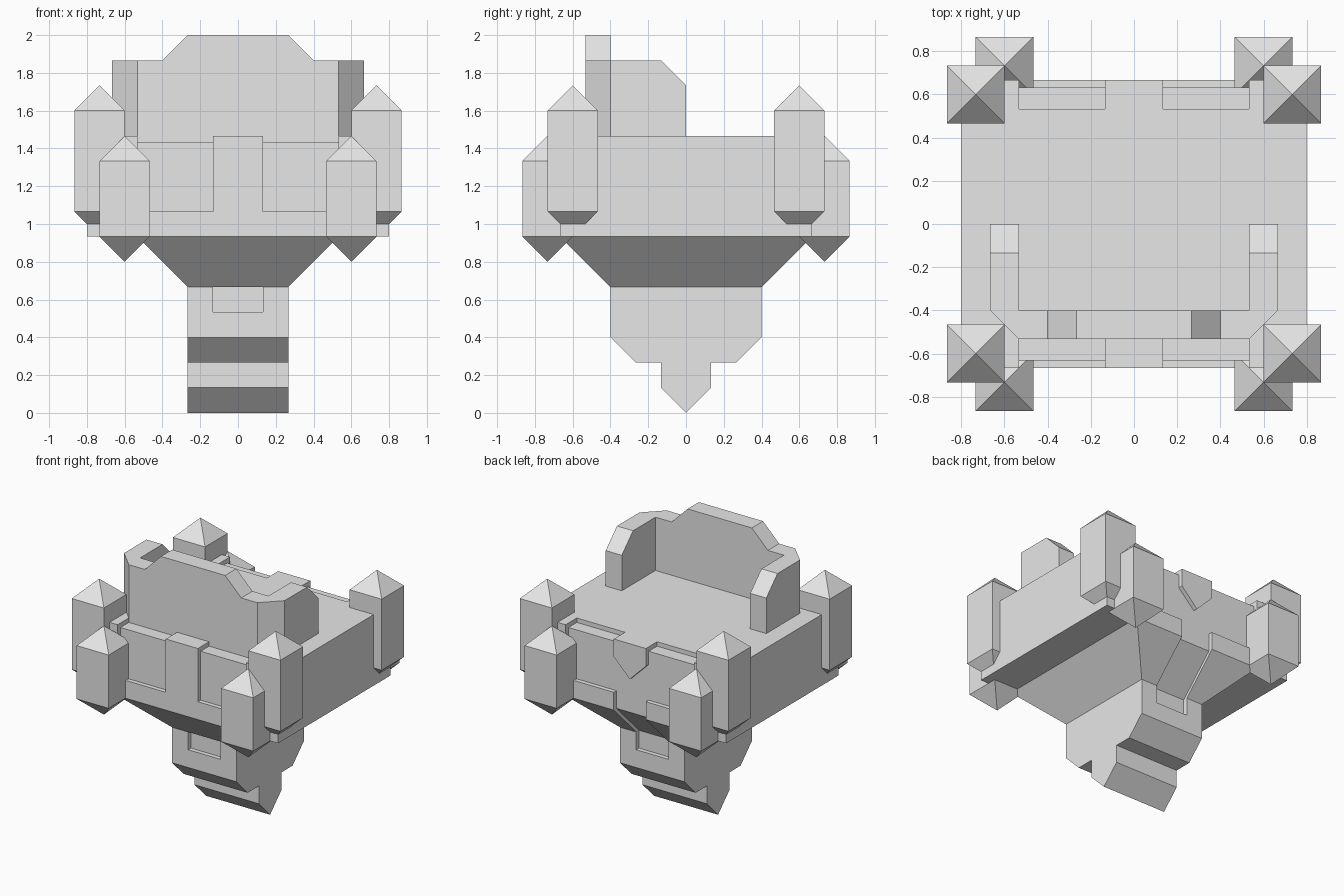
import bpy
import bmesh
from mathutils import Vector

if "Cube" in bpy.data.objects:
    bpy.data.objects.remove(bpy.data.objects["Cube"], do_unlink=True)

U = 2 / 15  # every size below is a count of this module

stone = bpy.data.materials.new("pale_grey")
stone.use_nodes = True
COLOUR = (0.8, 0.8, 0.8, 1)
stone.diffuse_color = COLOUR
stone.node_tree.nodes["Principled BSDF"].inputs["Base Color"].default_value = COLOUR


def finish(bm, name):
    bmesh.ops.recalc_face_normals(bm, faces=bm.faces)
    bmesh.ops.scale(bm, vec=(U, U, U), verts=bm.verts)
    mesh = bpy.data.meshes.new(name)
    bm.to_mesh(mesh)
    bm.free()
    mesh.materials.append(stone)
    obj = bpy.data.objects.new(name, mesh)
    bpy.context.collection.objects.link(obj)
    return obj


def prism(name, axis, profile, low, high):
    """Extrude a 2D profile along an axis; the profile uses the other two axes in order."""
    bm = bmesh.new()
    at = "xyz".index(axis)

    def point(p):
        co = list(p)
        co.insert(at, low)
        return co

    face = bm.faces.new([bm.verts.new(point(p)) for p in profile])
    grown = bmesh.ops.extrude_face_region(bm, geom=[face])["geom"]
    move = Vector()
    move[at] = high - low
    bmesh.ops.translate(bm, vec=move, verts=[v for v in grown if isinstance(v, bmesh.types.BMVert)])
    return finish(bm, name)


def box(name, x, y, z):
    corners = [(y[0], z[0]), (y[1], z[0]), (y[1], z[1]), (y[0], z[1])]
    return prism(name, "x", corners, *x)


def loft(name, rings):
    """Stack rectangular rings (centre x, y, half x, half y, z); zero halves make a tip."""
    bm = bmesh.new()
    loops = []
    for cx, cy, hx, hy, z in rings:
        if hx == 0:
            loops.append([bm.verts.new((cx, cy, z))])
        else:
            loops.append([bm.verts.new((cx + sx * hx, cy + sy * hy, z))
                          for sx, sy in ((-1, -1), (1, -1), (1, 1), (-1, 1))])
    for a, b in zip(loops, loops[1:]):
        for i in range(4):
            j = (i + 1) % 4
            quad = [a[i % len(a)], a[j % len(a)], b[j % len(b)], b[i % len(b)]]
            bm.faces.new(list(dict.fromkeys(quad)))
    for end in (loops[0], loops[-1]):
        if len(end) == 4:
            bm.faces.new(end)
    return finish(bm, name)


def carve(target, cutter):
    mod = target.modifiers.new("carve", "BOOLEAN")
    mod.operation = "DIFFERENCE"
    mod.solver = "EXACT"
    mod.object = cutter
    bpy.context.view_layer.objects.active = target
    bpy.ops.object.modifier_apply(modifier=mod.name)
    bpy.data.objects.remove(cutter, do_unlink=True)


# Main platform, tapered underside and hanging stem
platform = box("platform", (-6, 6), (-5, 5), (7, 11))
underside = loft("tapered_underside", [(0, 0, 2, 3, 5), (0, 0, 4, 5, 7)])
half = [(3, 5), (3, 3), (2, 2), (1, 2), (1, 1)]
stem = prism("stem", "x", half + [(0, 0)] + [(-y, z) for y, z in reversed(half)], -2, 2)

# Recessed wall panels with lowered tops
for side in (-1, 1):
    x = sorted((side, side * 4))
    carve(platform, box("panel_cutter", x, (-6, -4.75), (8, 12)))
    for end in (-1, 1):
        carve(platform, box("sill_cutter", x, sorted((end * 4, end * 6)), (10.75, 12)))
carve(platform, box("back_panel_cutter", (-4, 4), (4.75, 6), (8, 12)))

# Channel running down the back, and the small front recess in the stem
channel = [(4.75, 9), (4.75, 7), (2.75, 5), (2.75, 4), (6, 4), (6, 9)]
for part in (platform, underside, stem):
    carve(part, prism("channel_cutter", "x", channel, -1, 1))
carve(stem, box("recess_cutter", (-1, 1), (-4, -2.75), (4, 6)))

# Pointed shield on the back
prism("back_shield", "y", [(-1, 11), (1, 11), (1, 10), (0, 9), (-1, 10)], 4.75, 5)

# High parapet with side wings and bevelled corners
crest = [(4, 11), (4, 14), (3, 14), (2, 15)]
prism("parapet", "y", crest + [(-x, z) for x, z in reversed(crest)], -4, -3)
wing = [(-3, 11), (-3, 14), (-1, 14), (0, 13), (0, 11)]
for side, label in ((1, "left"), (-1, "right")):
    prism(label + "_wing", "x", wing, *sorted((side * 4, side * 5)))
    corner = [(side * 4, -4), (side * 5, -3), (side * 4, -3)]
    prism(label + "_parapet_corner", "z", corner, 11, 14)


# Pointed turrets, a tall and a short one at each corner
def turret(name, x, y, tip, height):
    loft(name, [(x, y, 0, 0, tip), (x, y, 1, 1, tip + 1),
                (x, y, 1, 1, tip + 1 + height), (x, y, 0, 0, tip + 2 + height)])


for sx, side in ((1, "left"), (-1, "right")):
    for sy, end in ((-1, "front"), (1, "back")):
        turret(f"{end}_{side}_tall_turret", sx * 5.5, sy * 4.5, 7, 4)
        turret(f"{end}_{side}_short_turret", sx * 4.5, sy * 5.5, 6, 3)
